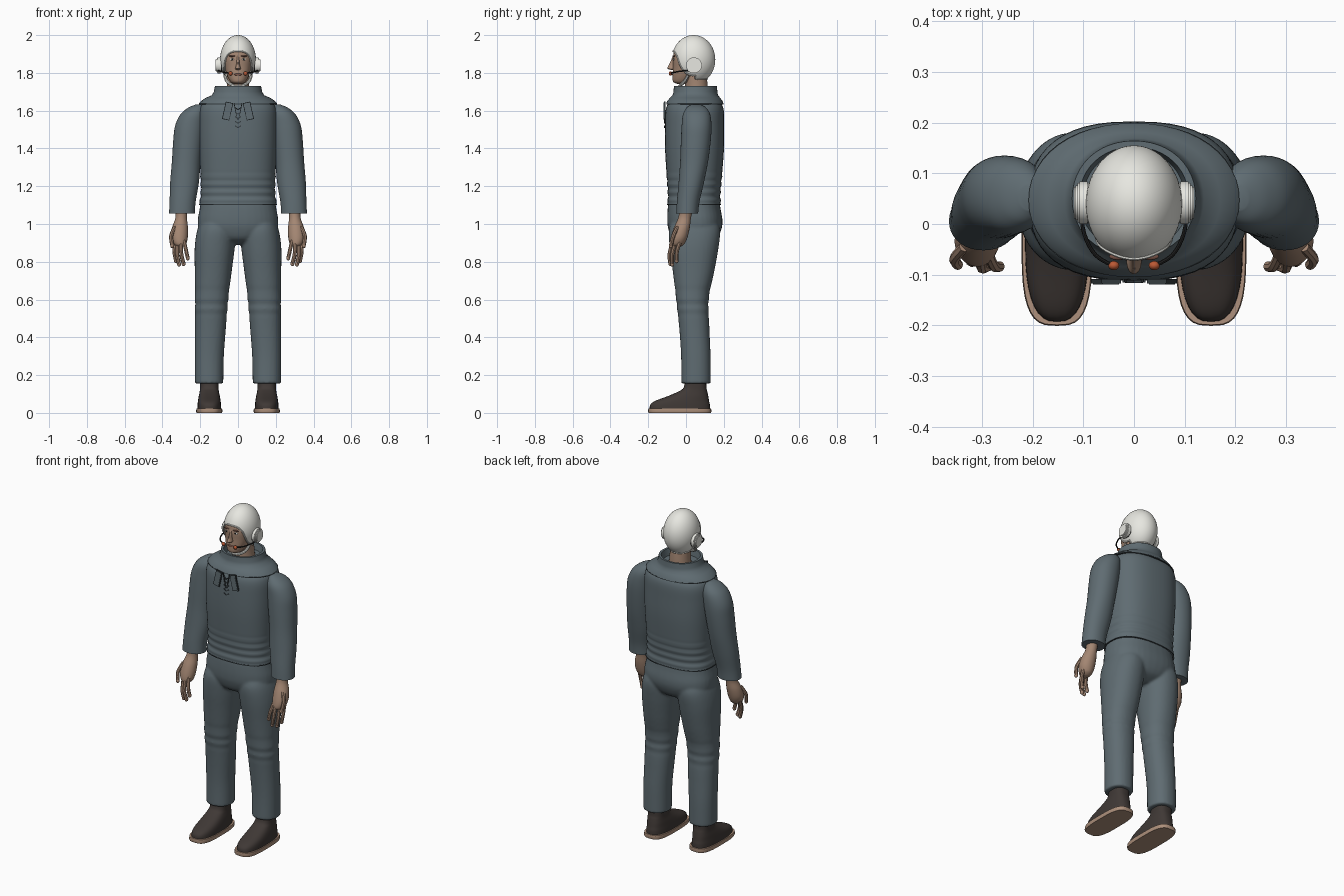
import bpy, bmesh, math
from mathutils import Vector, Matrix

cube = bpy.data.objects.get("Cube")
if cube:
    bpy.data.objects.remove(cube)


def material(name, r, g, b):
    m = bpy.data.materials.new(name)
    m.use_nodes = True
    m.diffuse_color = (r, g, b, 1)
    bsdf = next(n for n in m.node_tree.nodes if n.type == 'BSDF_PRINCIPLED')
    bsdf.inputs["Base Color"].default_value = (r, g, b, 1)
    return m


SUIT = material("slate fabric", .115, .15, .168)
SEAM = material("dark seam", .035, .045, .05)
SHOE = material("dark leather", .05, .04, .036)
SOLE = material("tan sole", .42, .28, .2)
SKIN = material("skin", .37, .24, .17)
WHITE = material("helmet white", .8, .8, .75)
BLACK = material("black rubber", .015, .015, .015)
RED = material("orange red", .5, .1, .035)
LIP = material("brown lip", .2, .09, .065)


def finish(obj, mat):
    obj.data.materials.append(mat)
    bpy.ops.object.select_all(action='DESELECT')
    obj.select_set(True)
    bpy.context.view_layer.objects.active = obj
    if obj.type == 'CURVE':
        bpy.ops.object.convert(target='MESH')
        obj = bpy.context.object
    bpy.ops.object.shade_smooth_by_angle(angle=math.radians(42))
    return obj


def make(name, bm, mat):
    bmesh.ops.recalc_face_normals(bm, faces=bm.faces)
    me = bpy.data.meshes.new(name)
    bm.to_mesh(me)
    bm.free()
    obj = bpy.data.objects.new(name, me)
    bpy.context.collection.objects.link(obj)
    return finish(obj, mat)


def smooth_path(pts, steps):
    """Catmull-Rom interpolation of number tuples."""
    out = []
    for i in range(len(pts) - 1):
        a, b, c, d = (pts[max(i - 1, 0)], pts[i], pts[i + 1], pts[min(i + 2, len(pts) - 1)])
        for s in range(steps):
            t = s / steps
            out.append([.5 * (2 * q + (r - p) * t + (2 * p - 5 * q + 4 * r - s2) * t * t
                              + (3 * q - p - 3 * r + s2) * t ** 3)
                        for p, q, r, s2 in zip(a, b, c, d)])
    return out + [list(pts[-1])]


def loft(bm, rings, side=1, p=2.0, steps=6, n=36, fold=None):
    """Skin horizontal superellipse rings (x, y, z, rx, ry); fold = (low, high, depth)."""
    prev, first = None, None
    for x, y, z, rx, ry in smooth_path(rings, steps):
        g = 0
        if fold and fold[0] < z < fold[1]:
            g = fold[2] * math.sin((z - fold[0]) * 150)
        ring = []
        for k in range(n):
            a = math.tau * k / n
            c, s = math.cos(a), math.sin(a)
            px = math.copysign(abs(c) ** (2 / p), c) * (rx + g)
            py = math.copysign(abs(s) ** (2 / p), s) * (ry + g)
            ring.append(bm.verts.new((side * (x + px), y + py, z)))
        if prev:
            for k in range(n):
                j = (k + 1) % n
                bm.faces.new((prev[k], prev[j], ring[j], ring[k]))
        else:
            first = ring
        prev = ring
    bm.faces.new(first[::-1])
    bm.faces.new(prev)


def lofted(name, rings, mat, **kw):
    bm = bmesh.new()
    loft(bm, rings, **kw)
    return make(name, bm, mat)


def ball(name, at, size, mat):
    bm = bmesh.new()
    bmesh.ops.create_uvsphere(bm, u_segments=20, v_segments=12, radius=1,
                              matrix=Matrix.LocRotScale(Vector(at), None, Vector(size)))
    return make(name, bm, mat)


def tube(name, pts, r, mat, cyclic=False, steps=4):
    cu = bpy.data.curves.new(name, 'CURVE')
    cu.dimensions, cu.bevel_depth, cu.bevel_resolution, cu.use_fill_caps = '3D', r, 2, True
    path = pts if cyclic else smooth_path(pts, steps)
    sp = cu.splines.new('POLY')
    sp.points.add(len(path) - 1)
    for q, co in zip(sp.points, path):
        q.co = (*co, 1)
    sp.use_cyclic_u = cyclic
    obj = bpy.data.objects.new(name, cu)
    bpy.context.collection.objects.link(obj)
    return finish(obj, mat)


def plate(name, at, size, tilt, mat):
    bm = bmesh.new()
    bmesh.ops.create_cube(bm, size=1, matrix=Matrix.Translation(at)
                          @ Matrix.Rotation(tilt, 4, 'Y') @ Matrix.Diagonal((*size, 1)))
    return make(name, bm, mat)


# Trousers: pelvis and both legs fused into one skin
bm = bmesh.new()
loft(bm, [(0, .045, .89, .07, .06), (0, .045, .92, .14, .115), (0, .047, .97, .205, .14),
          (0, .047, 1.02, .213, .146), (0, .043, 1.08, .203, .14), (0, .043, 1.12, .197, .135)], p=2.4)
for s in (1, -1):
    loft(bm, [(.153, .053, .155, .075, .078), (.152, .052, .3, .077, .078), (.146, .044, .45, .082, .08),
              (.14, .034, .6, .088, .086), (.131, .04, .75, .098, .11), (.123, .043, .88, .106, .13),
              (.115, .045, .97, .1, .135), (.11, .045, 1.03, .08, .11)], s, 2.2, fold=(.5, .67, .0025))
trousers = make("trousers", bm, SUIT)
mod = trousers.modifiers.new("fuse", 'REMESH')
mod.mode, mod.voxel_size, mod.use_smooth_shade = 'VOXEL', .008, True
mod = trousers.modifiers.new("soften", 'SMOOTH')
mod.factor, mod.iterations = .5, 4

# Jacket body with gathered waist, and its hem seam
lofted("jacket_body", [(0, .043, 1.1, .205, .141), (0, .043, 1.16, .197, .139), (0, .044, 1.25, .198, .146),
                       (0, .045, 1.4, .205, .156), (0, .045, 1.52, .207, .157), (0, .046, 1.6, .204, .154),
                       (0, .046, 1.64, .185, .14), (0, .046, 1.67, .14, .12)], SUIT,
       p=2.5, steps=9, n=48, fold=(1.115, 1.27, .0025))
lofted("jacket_hem_seam", [(0, .043, 1.1, .2065, .1425), (0, .043, 1.105, .2065, .1425)], SEAM,
       p=2.5, steps=1, n=48)

# Cowl collar, folded over at the top
lofted("collar_hem_seam", [(0, .047, 1.633, .206, .151), (0, .047, 1.638, .206, .151)], SEAM,
       p=2.2, steps=1, n=48)
lofted("collar", [(0, .047, 1.637, .208, .152), (0, .047, 1.65, .197, .147), (0, .048, 1.668, .17, .133),
                  (0, .049, 1.682, .138, .12), (0, .05, 1.7, .128, .116), (0, .05, 1.73, .122, .114),
                  (0, .05, 1.73, .108, .102), (0, .05, 1.69, .1, .095)], SUIT, p=2.1, steps=1, n=48)

# Neck fastening: two hanging tabs, a wedge and a laced slit
for s, label in ((1, "left"), (-1, "right")):
    plate(label + "_collar_tab_edge", (s * .055, -.113, 1.598), (.04, .008, .094), -s * .22, SEAM)
    plate(label + "_collar_tab", (s * .055, -.115, 1.598), (.033, .009, .086), -s * .22, SUIT)
    for i in range(5):
        plate(label + "_lace", (s * .008, -.113, 1.515 + i * .024), (.02, .006, .005), -s * .6, SEAM)
    plate(label + "_slit_edge", (s * .012, -.112, 1.595), (.004, .007, .09), s * .2, SEAM)

for s, label in ((1, "left"), (-1, "right")):
    # Sleeve
    lofted(label + "_sleeve", [(.297, .006, 1.055, .068, .058), (.293, .012, 1.12, .069, .06),
                               (.283, .028, 1.22, .076, .067), (.274, .043, 1.33, .076, .074),
                               (.264, .052, 1.44, .079, .079), (.254, .056, 1.52, .079, .079),
                               (.237, .056, 1.58, .068, .072), (.22, .055, 1.615, .045, .052),
                               (.205, .052, 1.632, .02, .025)], SUIT, side=s, p=2.1)
    # Hand and fingers
    lofted(label + "_hand", [(.3, 0, 1.07, .033, .035), (.301, -.008, 1.03, .031, .034),
                             (.307, -.022, .98, .042, .042), (.31, -.036, .93, .044, .044),
                             (.308, -.046, .895, .034, .038), (.306, -.05, .88, .018, .022)],
           SKIN, side=s, n=20)
    fingers = {"index": [(.287, -.062, .92), (.276, -.083, .865), (.266, -.084, .82)],
               "middle": [(.302, -.07, .91), (.3, -.087, .84), (.288, -.083, .79)],
               "ring": [(.32, -.055, .91), (.322, -.073, .84), (.312, -.073, .787)],
               "little": [(.335, -.03, .91), (.337, -.048, .855), (.328, -.05, .805)],
               "thumb": [(.335, -.045, .985), (.354, -.068, .935), (.348, -.08, .885)]}
    for finger, pts in fingers.items():
        pts = [(s * x, y, z) for x, y, z in pts]
        tube(label + "_" + finger, pts, .0105, SKIN)
        ball(label + "_" + finger + "_tip", pts[-1], (.0105, .0105, .013), SKIN)
    # Shoe
    lofted(label + "_sole", [(.152, -.033, 0, .067, .165), (.152, -.033, .008, .07, .168),
                             (.152, -.033, .024, .068, .166)], SOLE, side=s, p=3.2, steps=1)
    lofted(label + "_shoe", [(.152, -.033, .022, .063, .16), (.152, -.031, .045, .062, .157),
                             (.152, -.02, .064, .06, .142), (.152, .01, .088, .056, .108),
                             (.152, .035, .112, .051, .078), (.152, .048, .135, .049, .06),
                             (.152, .052, .19, .05, .056)], SHOE, side=s, p=2.6, steps=4)

# Head and neck
lofted("neck", [(0, .055, 1.66, .064, .064), (0, .055, 1.73, .058, .06), (0, .045, 1.82, .058, .06)], SKIN)
lofted("head", [(0, -.015, 1.742, .022, .03), (0, -.02, 1.753, .04, .048), (0, -.01, 1.785, .057, .061),
                (0, 0, 1.83, .069, .069), (0, .002, 1.88, .073, .071), (0, .01, 1.93, .062, .066),
                (0, .02, 1.95, .03, .03)], SKIN, p=2.2)
lofted("nose", [(0, -.07, 1.816, .008, .01), (0, -.075, 1.823, .015, .024), (0, -.07, 1.84, .01, .023),
                (0, -.066, 1.87, .007, .012), (0, -.063, 1.89, .007, .006)], SKIN, n=14, steps=3)
ball("mouth", (0, -.068, 1.791), (.022, .0055, .006), LIP)
for s, label in ((1, "left"), (-1, "right")):
    ball(label + "_eye", (s * .03, -.0625, 1.872), (.012, .006, .006), WHITE)
    ball(label + "_iris", (s * .03, -.067, 1.872), (.005, .0035, .005), BLACK)
    ball(label + "_brow", (s * .031, -.064, 1.889), (.018, .007, .004), LIP)

# Helmet shell: spread from the rear crown until it meets the face or neck opening
CENTRE, SIZE = Vector((0, .04, 1.87)), Vector((.095, .115, .13))
TURN = Vector((0, .6, .8)).to_track_quat('Z', 'Y')


def shell_point(theta, a):
    d = TURN @ Vector((math.sin(theta) * math.cos(a), math.sin(theta) * math.sin(a), math.cos(theta)))
    return CENTRE + d * SIZE


def in_opening(q):
    face = abs(q.x / .073) ** 3 + abs((q.z - 1.8) / .115) ** 3 < 1
    return q.z < 1.768 or (q.y < .05 and face)


bm = bmesh.new()
crown = bm.verts.new(shell_point(0, 0))
columns, rim, N = [], [], 72
for k in range(N):
    a, end = math.tau * k / N, .3
    while end < 3.1 and not in_opening(shell_point(end, a)):
        end += .005
    pts = [shell_point(end * i / 20, a) for i in range(1, 21)]
    rim.append(pts[-1])
    pts += [CENTRE + (pts[-1] - CENTRE) * f for f in (.95, .85)]
    columns.append([bm.verts.new(q) for q in pts])
for c, d in zip(columns, columns[1:] + columns[:1]):
    bm.faces.new((crown, c[0], d[0]))
    for i in range(len(c) - 1):
        bm.faces.new((c[i], c[i + 1], d[i + 1], d[i]))
make("helmet", bm, WHITE)
tube("helmet_rim", rim, .0045, WHITE, cyclic=True)
tube("chin_strap", [(-.07, .01, 1.785), (-.058, -.008, 1.755), (-.03, -.028, 1.735), (0, -.034, 1.73),
                    (.03, -.028, 1.735), (.058, -.008, 1.755), (.07, .01, 1.785)], .008, WHITE)

# Earphones and microphone booms
for s, label in ((1, "left"), (-1, "right")):
    for part, x, r, depth, mat in (("ear_cushion", .095, .036, .03, BLACK), ("ear_cup", .1, .042, .022, WHITE),
                                   ("ear_cap", .112, .034, .012, WHITE)):
        bm = bmesh.new()
        bmesh.ops.create_cone(bm, cap_ends=True, segments=32, radius1=r, radius2=r, depth=depth,
                              matrix=Matrix.Translation((s * x, .042, 1.84)) @ Matrix.Rotation(math.pi / 2, 4, 'Y'))
        bmesh.ops.bevel(bm, geom=[e for e in bm.edges if len(e.link_faces) == 2
                                  and e.calc_face_angle() > 1], offset=.003, segments=2, affect='EDGES')
        make(label + "_" + part, bm, mat)
    tube(label + "_mic_boom", [(s * .105, .03, 1.812), (s * .098, -.02, 1.81), (s * .075, -.062, 1.803),
                               (s * .035, -.085, 1.797)], .004, BLACK)
    ball(label + "_microphone", (s * .04, -.082, 1.797), (.011, .009, .011), RED)
